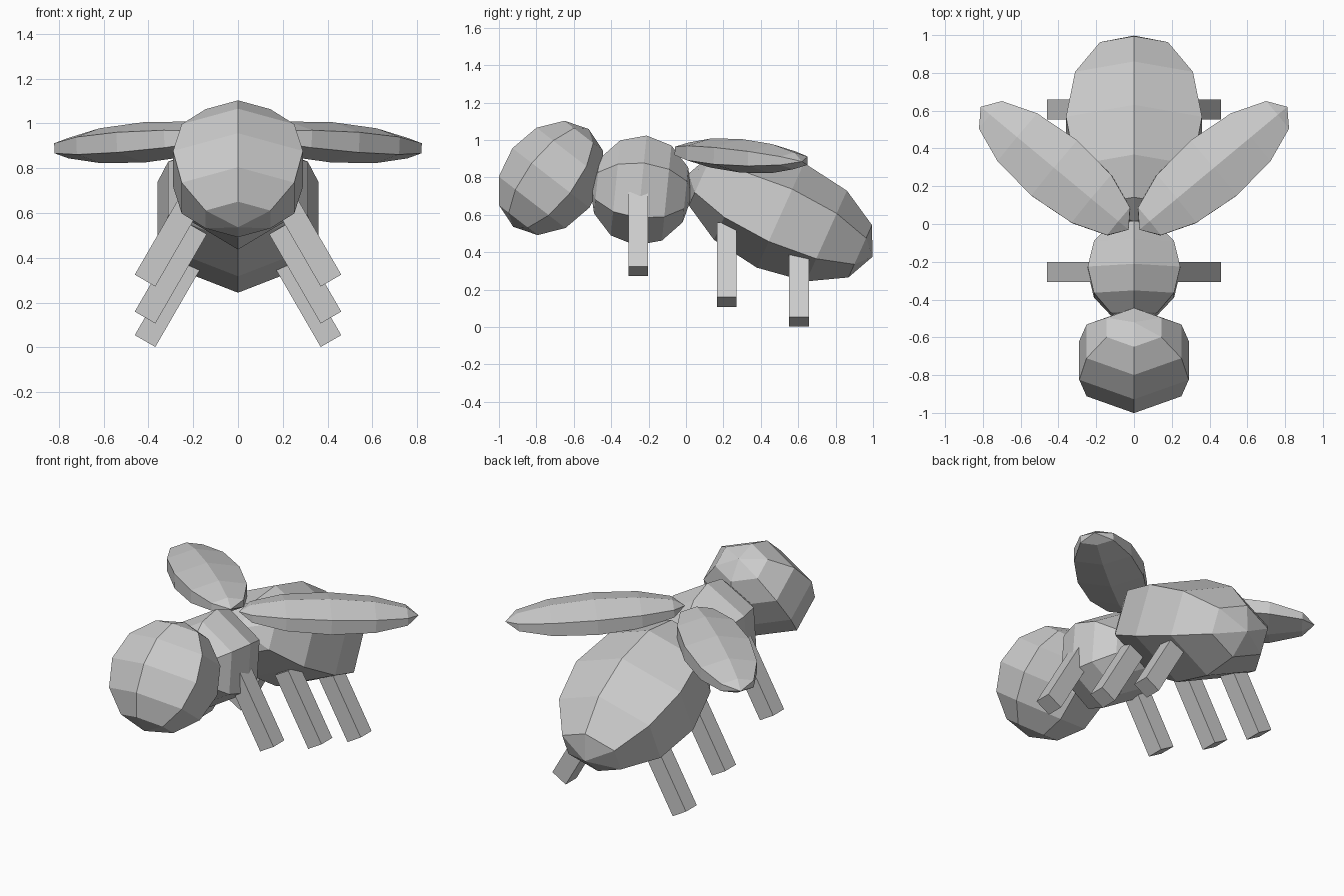
import bpy, bmesh
from math import sin, cos, pi, radians
from mathutils import Vector

if "Cube" in bpy.data.objects:
    bpy.data.objects.remove(bpy.data.objects["Cube"])


def finish(name, bm):
    bmesh.ops.recalc_face_normals(bm, faces=bm.faces)
    me = bpy.data.meshes.new(name)
    bm.to_mesh(me)
    bm.free()
    bpy.context.collection.objects.link(bpy.data.objects.new(name, me))


def blob(name, center, axis, side, length, width, height):
    """Six-sided, six-ring ellipsoid: poles along axis, ridge up, flat sides."""
    u, s, c = Vector(axis).normalized(), Vector(side).normalized(), Vector(center)
    up = s.cross(u)
    bm = bmesh.new()
    p0, p1 = bm.verts.new(c + u * length), bm.verts.new(c - u * length)
    rings = []
    for i in range(1, 6):
        t = i * pi / 6
        ring = []
        for k in range(6):
            a = pi / 2 + k * pi / 3
            ring.append(bm.verts.new(c + u * length * cos(t)
                        + s * (width / cos(pi / 6) * sin(t) * cos(a))
                        + up * (height * sin(t) * sin(a))))
        rings.append(ring)
    for k in range(6):
        n = (k + 1) % 6
        bm.faces.new((p0, rings[0][k], rings[0][n]))
        bm.faces.new((p1, rings[-1][n], rings[-1][k]))
        for r, q in zip(rings, rings[1:]):
            bm.faces.new((r[k], q[k], q[n], r[n]))
    finish(name, bm)


def leg(name, side, y, z_bottom):
    """Square bar splayed outwards by 30 degrees."""
    d = Vector((-sin(radians(30)) * side, 0, cos(radians(30))))
    n = Vector((d.z, 0, -d.x))
    start = Vector((0.415 * side, y, z_bottom + 0.028))
    h = 0.053
    bm = bmesh.new()
    ends = [[bm.verts.new(start + d * t + n * i * h + Vector((0, j * h, 0)))
             for i, j in ((-1, -1), (1, -1), (1, 1), (-1, 1))] for t in (0, 0.46)]
    for e in ends:
        bm.faces.new(e)
    for k in range(4):
        m = (k + 1) % 4
        bm.faces.new((ends[0][k], ends[0][m], ends[1][m], ends[1][k]))
    finish(name, bm)


# Body
X = (1, 0, 0)
blob("head", (0, -0.722, 0.797), (0, 0.61, 0.79), X, 0.33, 0.29, 0.26)
blob("thorax", (0, -0.24, 0.73), (0, 0.995, -0.10), X, 0.275, 0.245, 0.295)
blob("abdomen", (0, 0.505, 0.597), (0, 0.91, -0.41), X, 0.54, 0.36, 0.307)

# Wings and legs, both sides
for s, label in ((1, "left"), (-1, "right")):
    blob(label + "_wing", (0.42 * s, 0.295, 0.915), (0.77 * s, 0.64, -0.06),
         (0.64 * s, -0.77, 0), 0.51, 0.19, 0.09)
    for part, y, z in (("front", -0.255, 0.27), ("middle", 0.218, 0.105), ("rear", 0.605, 0.0)):
        leg(f"{label}_{part}_leg", s, y, z)
